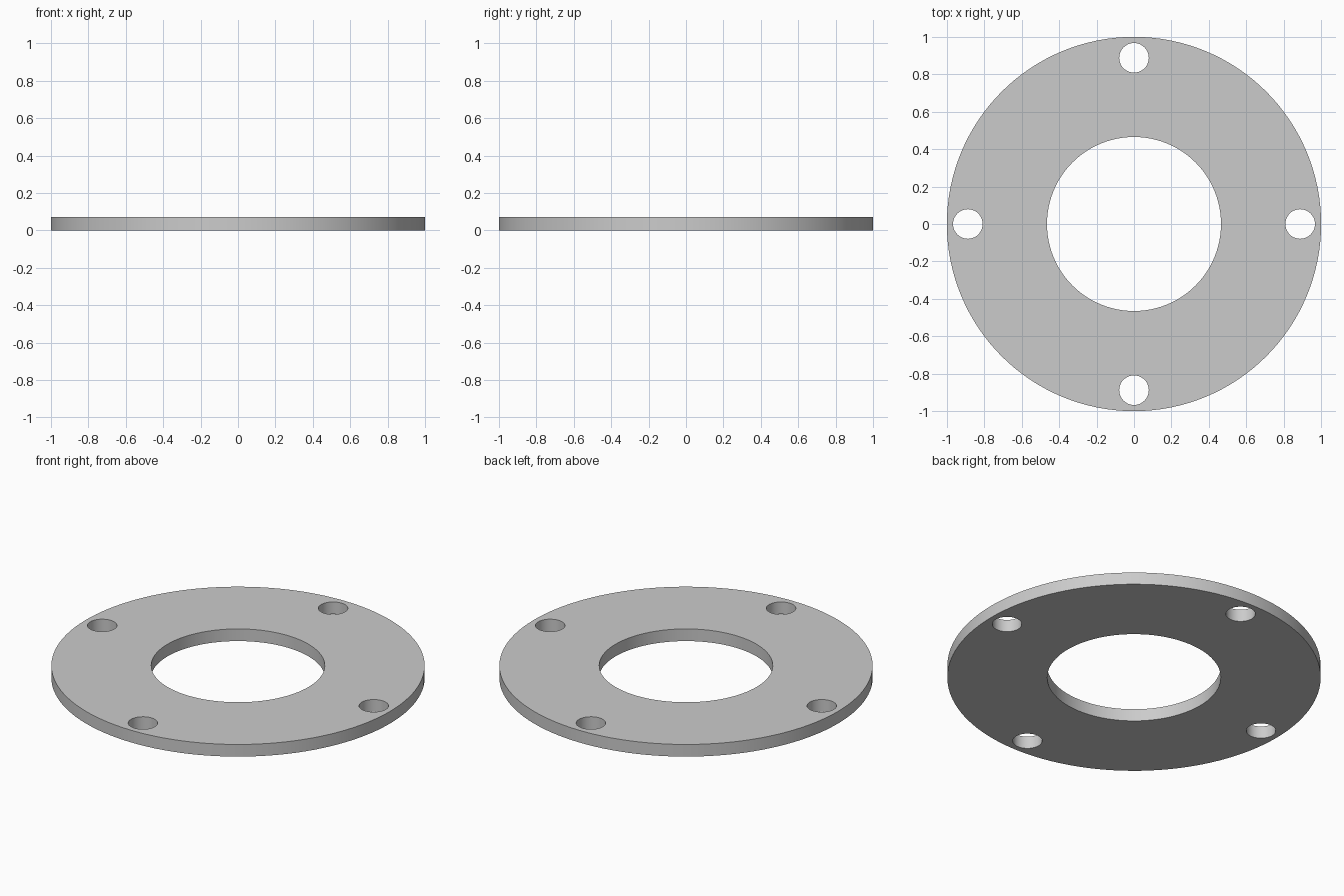
import bpy, bmesh
from math import sin, cos, tau, radians

if "Cube" in bpy.data.objects:
    bpy.data.objects.remove(bpy.data.objects["Cube"])

OUTER_R, BORE_R, THICK = 1.0, 0.465, 0.072
BOLT_R, BOLT_CIRCLE, BOLTS = 0.079, 0.888, 4

bm = bmesh.new()


def ring(x, y, r, n):
    """Closed loop of edges on z = 0."""
    vs = [bm.verts.new((x + r * cos(tau * i / n), y + r * sin(tau * i / n), 0))
          for i in range(n)]
    return [bm.edges.new((vs[i], vs[(i + 1) % n])) for i in range(n)]


# Flange outline, centre bore and bolt holes
edges = ring(0, 0, OUTER_R, 128) + ring(0, 0, BORE_R, 96)
for i in range(BOLTS):
    a = tau * i / BOLTS
    edges += ring(BOLT_CIRCLE * cos(a), BOLT_CIRCLE * sin(a), BOLT_R, 48)

# Fill between the loops, then extrude to thickness
bmesh.ops.triangle_fill(bm, use_beauty=True, edges=edges, normal=(0, 0, 1))
ext = bmesh.ops.extrude_face_region(bm, geom=bm.faces[:], use_keep_orig=True)
top = [g for g in ext["geom"] if isinstance(g, bmesh.types.BMVert)]
bmesh.ops.translate(bm, verts=top, vec=(0, 0, THICK))
bmesh.ops.recalc_face_normals(bm, faces=bm.faces[:])

mesh = bpy.data.meshes.new("flange_ring")
bm.to_mesh(mesh)
bm.free()
flange = bpy.data.objects.new("flange_ring", mesh)
bpy.context.collection.objects.link(flange)

# Smooth round walls, sharp rims
bpy.context.view_layer.objects.active = flange
flange.select_set(True)
bpy.ops.object.shade_smooth_by_angle(angle=radians(30))
